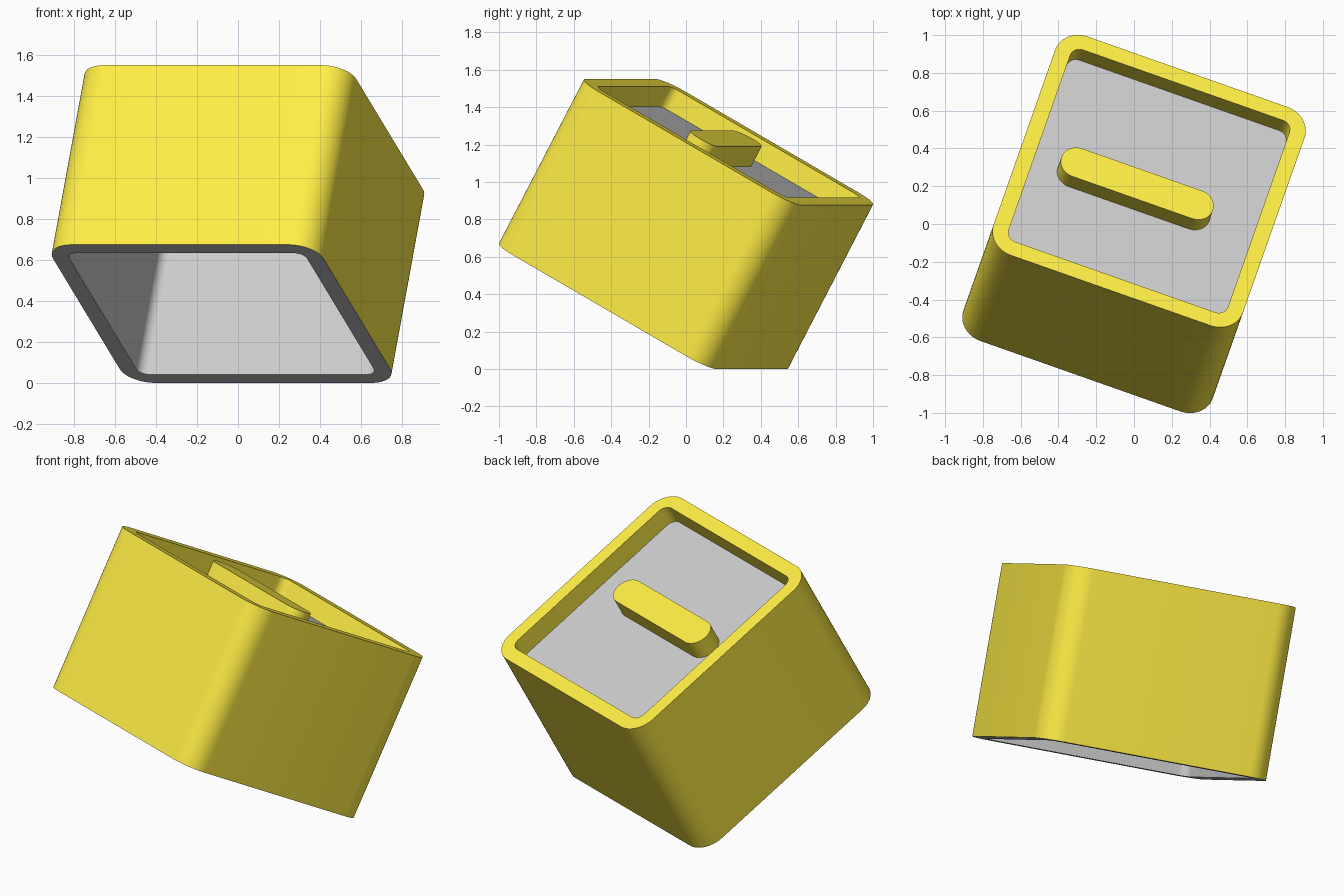
import bpy, bmesh, math
from mathutils import Matrix

if "Cube" in bpy.data.objects:
    bpy.data.objects.remove(bpy.data.objects["Cube"])

SIDE, DEPTH, RADIUS, WALL = 1.4, 1.0, 0.14, 0.085
TOP, BOTTOM = DEPTH / 2, -DEPTH / 2
FLOOR = TOP - 0.12          # level of the recessed plate
UNDER = FLOOR - 0.05        # underside of the plate
TILT = (Matrix.Translation((0, 0, 0.775))
        @ Matrix.Rotation(math.radians(-19.4), 4, 'Z')
        @ Matrix.Rotation(math.radians(-28.8), 4, 'X'))

yellow = bpy.data.materials.new("yellow")
yellow.diffuse_color = (1.0, 0.85, 0.06, 1)
yellow.use_nodes = True
yellow.node_tree.nodes["Principled BSDF"].inputs["Base Color"].default_value = yellow.diffuse_color


def rounded_rect(w, h, r, z, cx=0, cy=0, seg=12):
    pts = []
    for i, (sx, sy) in enumerate([(1, 1), (-1, 1), (-1, -1), (1, -1)]):
        for k in range(seg + 1):
            a = math.pi / 2 * (i + k / seg)
            pts.append((cx + sx * (w / 2 - r) + r * math.cos(a),
                        cy + sy * (h / 2 - r) + r * math.sin(a), z))
    return pts


def loft(name, rings, cap_start=False, cap_end=False, flip=False, mat=None):
    bm = bmesh.new()
    loops = [[bm.verts.new(p) for p in ring] for ring in rings]
    n = len(loops[0])
    for a, b in zip(loops, loops[1:]):
        for i in range(n):
            j = (i + 1) % n
            bm.faces.new((a[i], a[j], b[j], b[i]))
    if cap_start:
        bm.faces.new(loops[0][::-1])
    if cap_end:
        bm.faces.new(loops[-1])
    if flip:
        bmesh.ops.reverse_faces(bm, faces=bm.faces[:])
    me = bpy.data.meshes.new(name)
    bm.to_mesh(me)
    bm.free()
    ob = bpy.data.objects.new(name, me)
    bpy.context.collection.objects.link(ob)
    ob.matrix_world = TILT
    if mat:
        me.materials.append(mat)
    bpy.ops.object.select_all(action='DESELECT')
    ob.select_set(True)
    bpy.context.view_layer.objects.active = ob
    bpy.ops.object.shade_smooth_by_angle(angle=math.radians(30))
    return ob


def outer(z):
    return rounded_rect(SIDE, SIDE, RADIUS, z)


def inner(z):
    return rounded_rect(SIDE - 2 * WALL, SIDE - 2 * WALL, RADIUS - WALL, z)


# Outer walls, top rim and recess walls
loft("outer_shell", [outer(BOTTOM), outer(TOP), inner(TOP), inner(FLOOR)], mat=yellow)

# Bottom rim and inside walls of the hollow underside
loft("inner_lining", [outer(BOTTOM), inner(BOTTOM), inner(UNDER)], flip=True)

# Recessed plate
loft("plate", [inner(UNDER), inner(FLOOR)], cap_start=True, cap_end=True)

# Raised bar with round ends, level with the rim
bar = [rounded_rect(0.85, 0.178, 0.0885, z, -0.055, -0.038) for z in (FLOOR, TOP)]
loft("raised_bar", bar, cap_start=True, cap_end=True, mat=yellow)
